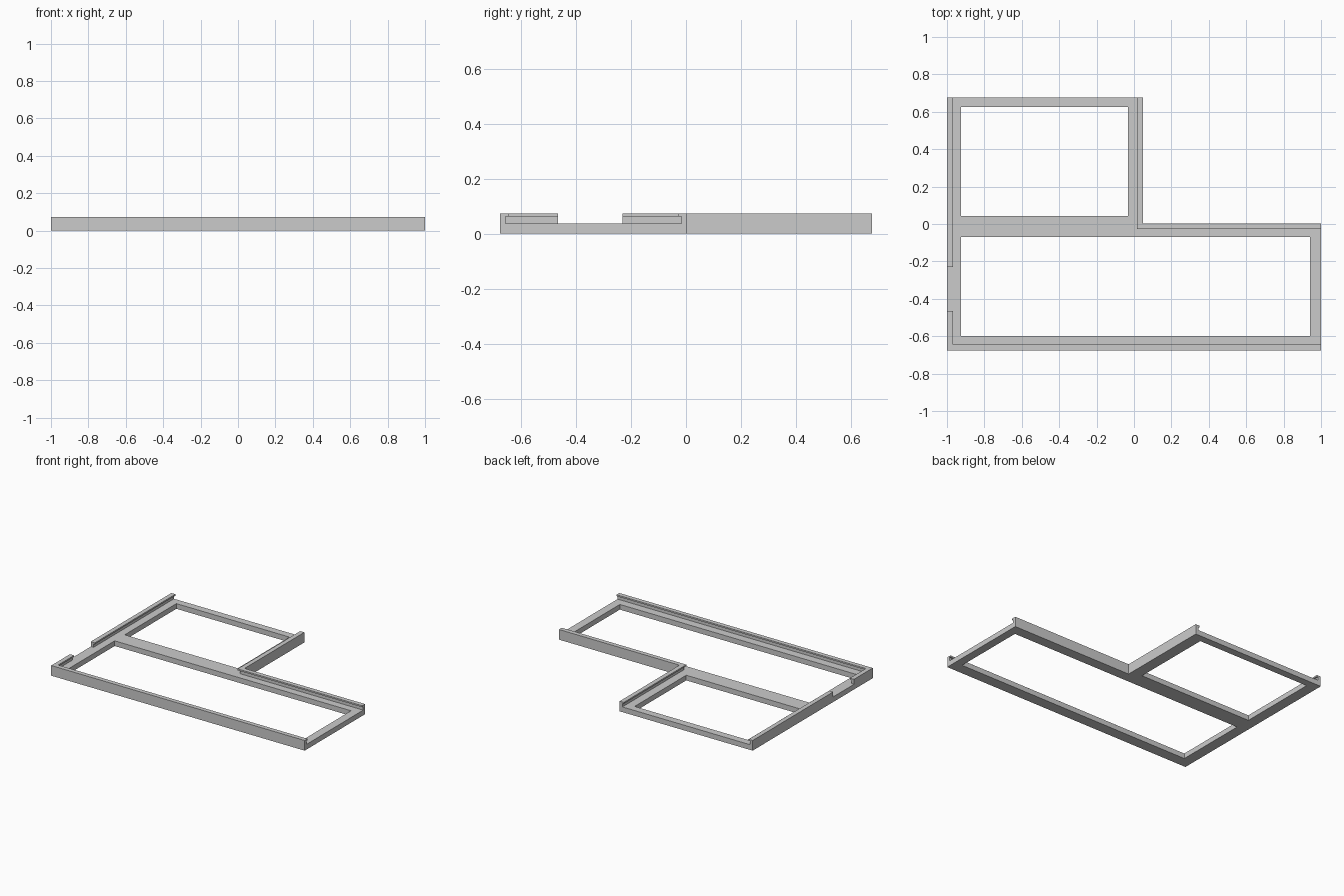
import bpy
import bmesh
from mathutils import Vector

cube = bpy.data.objects.get("Cube")
if cube:
    bpy.data.objects.remove(cube, do_unlink=True)

BASE_H, LIP_Z, TOP = 0.037, 0.062, 0.0725
WALL, LIP = 0.021, 0.032
FRONT, BACK, LEDGE, SIDE = -0.677, 0.677, 0.004, 0.049

grey = bpy.data.materials.new("plain_grey")
grey.use_nodes = True
colour = (0.6, 0.6, 0.6, 1)
grey.diffuse_color = colour
grey.node_tree.nodes["Principled BSDF"].inputs["Base Color"].default_value = colour


def finish(bm, name):
    bmesh.ops.recalc_face_normals(bm, faces=bm.faces[:])
    mesh = bpy.data.meshes.new(name)
    bm.to_mesh(mesh)
    bm.free()
    mesh.materials.append(grey)
    obj = bpy.data.objects.new(name, mesh)
    bpy.context.collection.objects.link(obj)
    return obj


# L-shaped base plate with two rectangular openings
def base_frame():
    xs = [-1, -0.924, -0.032, SIDE, 0.941, 1]
    ys = [FRONT, -0.598, -0.07, LEDGE, 0.043, 0.625, BACK]
    bm = bmesh.new()
    for x0, x1 in zip(xs, xs[1:]):
        for y0, y1 in zip(ys, ys[1:]):
            outside = x0 >= SIDE and y0 >= LEDGE
            rear_hole = xs[1] <= x0 < xs[2] and ys[4] <= y0 < ys[5]
            front_hole = xs[1] <= x0 < xs[4] and ys[1] <= y0 < ys[2]
            if not (outside or rear_hole or front_hole):
                corners = ((x0, y0), (x1, y0), (x1, y1), (x0, y1))
                bm.faces.new([bm.verts.new((x, y, 0)) for x, y in corners])
    bmesh.ops.remove_doubles(bm, verts=bm.verts[:], dist=1e-5)
    top = bmesh.ops.extrude_face_region(bm, geom=bm.faces[:])["geom"]
    moved = [v for v in top if isinstance(v, bmesh.types.BMVert)]
    bmesh.ops.translate(bm, verts=moved, vec=(0, 0, BASE_H))
    finish(bm, "base_frame")


# Lipped rail swept along a path, with mitred corners; the lip points right
def rail(name, path):
    section = [(0, BASE_H), (WALL, BASE_H), (WALL, LIP_Z),
               (LIP, LIP_Z), (LIP, TOP), (0, TOP)]
    points = [Vector(p) for p in path]
    sides = []
    for a, b in zip(points, points[1:]):
        d = (b - a).normalized()
        sides.append(Vector((d.y, -d.x)))
    bm = bmesh.new()
    rings = []
    for i, p in enumerate(points):
        inward = sides[max(i - 1, 0)].copy()
        if 0 < i < len(points) - 1:
            inward += sides[i]
        rings.append([bm.verts.new((*(p + inward * w), z)) for w, z in section])
    n = len(section)
    for r, s in zip(rings, rings[1:]):
        for k in range(n):
            j = (k + 1) % n
            bm.faces.new((r[k], r[j], s[j], s[k]))
    bm.faces.new(rings[0])
    bm.faces.new(rings[-1])
    finish(bm, name)


base_frame()
rail("front_rail", [(1, FRONT), (-1, FRONT), (-1, -0.466)])
rail("right_rail", [(-1, -0.231), (-1, BACK)])
rail("inner_corner_rail", [(SIDE, BACK), (SIDE, LEDGE), (1, LEDGE)])
